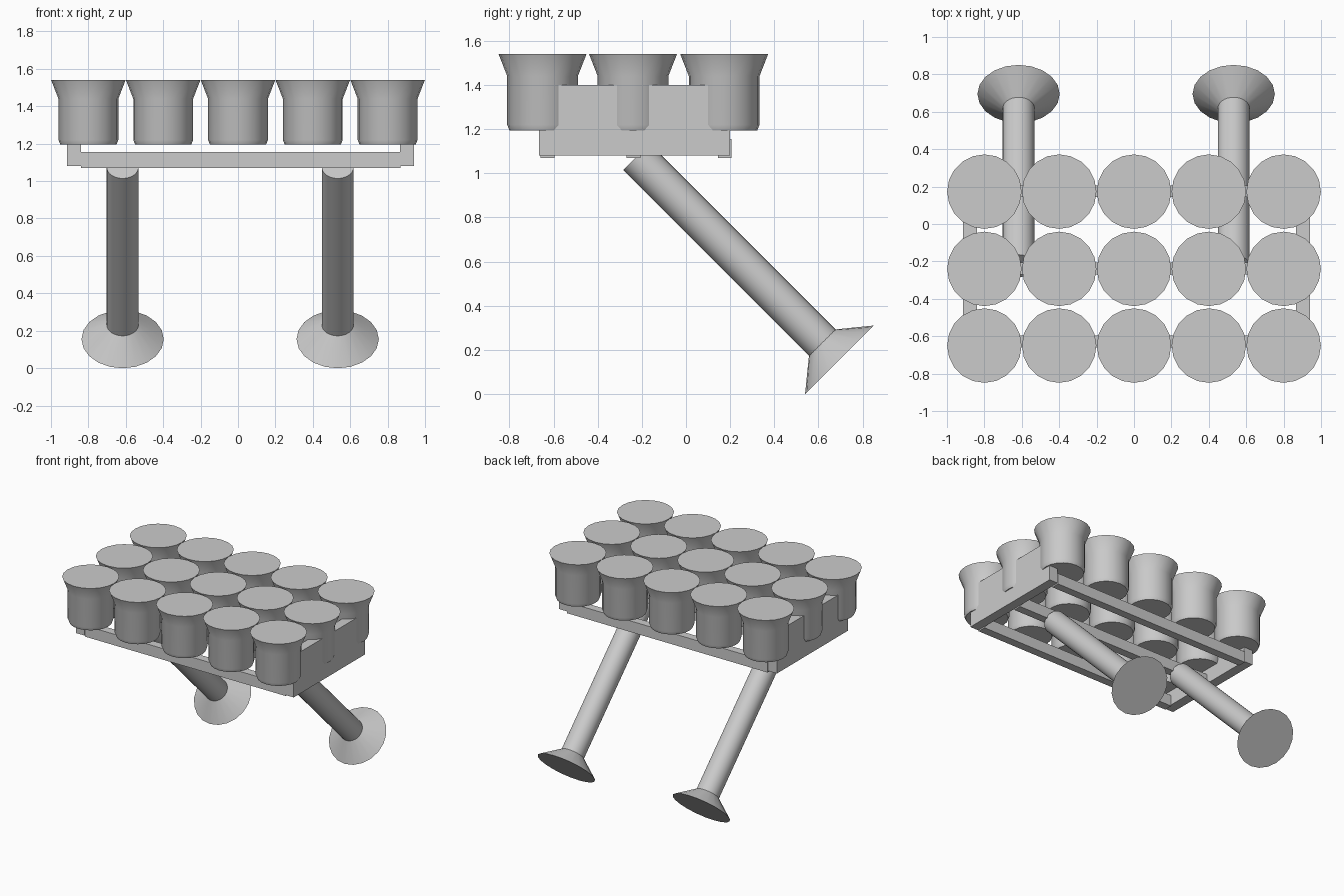
import bpy, bmesh, math
from mathutils import Matrix, Vector

if "Cube" in bpy.data.objects:
    bpy.data.objects.remove(bpy.data.objects["Cube"])


def finish(bm, name, matrix=None, smooth=True):
    bmesh.ops.recalc_face_normals(bm, faces=bm.faces)
    mesh = bpy.data.meshes.new(name)
    bm.to_mesh(mesh)
    bm.free()
    ob = bpy.data.objects.new(name, mesh)
    bpy.context.collection.objects.link(ob)
    if matrix is not None:
        ob.matrix_world = matrix
    if smooth:
        bpy.ops.object.select_all(action='DESELECT')
        ob.select_set(True)
        bpy.context.view_layer.objects.active = ob
        bpy.ops.object.shade_smooth_by_angle(angle=math.radians(30))
    return ob


def lathe(name, profile, sides, matrix):
    """Closed solid of revolution from (radius, height) points."""
    bm = bmesh.new()
    rings = []
    for r, z in profile:
        rings.append([bm.verts.new((r * math.cos(2 * math.pi * i / sides),
                                    r * math.sin(2 * math.pi * i / sides), z))
                      for i in range(sides)])
    for a, b in zip(rings, rings[1:]):
        for i in range(sides):
            j = (i + 1) % sides
            bm.faces.new((a[i], a[j], b[j], b[i]))
    bm.faces.new(rings[0][::-1])
    bm.faces.new(rings[-1])
    return finish(bm, name, matrix)


def box(name, lo, hi):
    lo, hi = Vector(lo), Vector(hi)
    bm = bmesh.new()
    bmesh.ops.create_cube(bm, size=1)
    bmesh.ops.scale(bm, vec=hi - lo, verts=bm.verts)
    bmesh.ops.translate(bm, vec=(lo + hi) / 2, verts=bm.verts)
    return finish(bm, name, smooth=False)


# flared cups in a 5 x 3 grid
cup_profile = [(0.15, 1.195), (0.16, 1.22), (0.16, 1.44), (0.199, 1.54)]
for row, y in enumerate((-0.65, -0.24, 0.173)):
    for col in range(5):
        lathe(f"cup_{row}_{col}", cup_profile, 20,
              Matrix.Translation((-0.8 + 0.4 * col, y, 0)))

# side plates
box("side_plate_left", (-0.915, -0.665, 1.08), (-0.84, 0.2, 1.4))
box("side_plate_right", (0.866, -0.665, 1.08), (0.94, 0.2, 1.4))

# cross rails under the cups
for name, y0, y1 in (("front", -0.66, -0.595), ("middle", -0.27, -0.207),
                     ("back", 0.145, 0.207)):
    box(f"{name}_rail", (-0.84, y0, 1.07), (0.868, y1, 1.155))

# slanted legs with conical feet, modelled along the leg axis
foot = Vector((0, 0.695, 0.155))
tilt = Matrix.Rotation(math.radians(45), 4, 'X')
for side, x in (("left", -0.617), ("right", 0.533)):
    place = Matrix.Translation((x, foot.y, foot.z)) @ tilt
    lathe(f"{side}_leg", [(0.085, 0.09), (0.085, 1.3)], 32, place)
    lathe(f"{side}_foot", [(0.22, 0), (0.085, 0.11)], 20, place)
